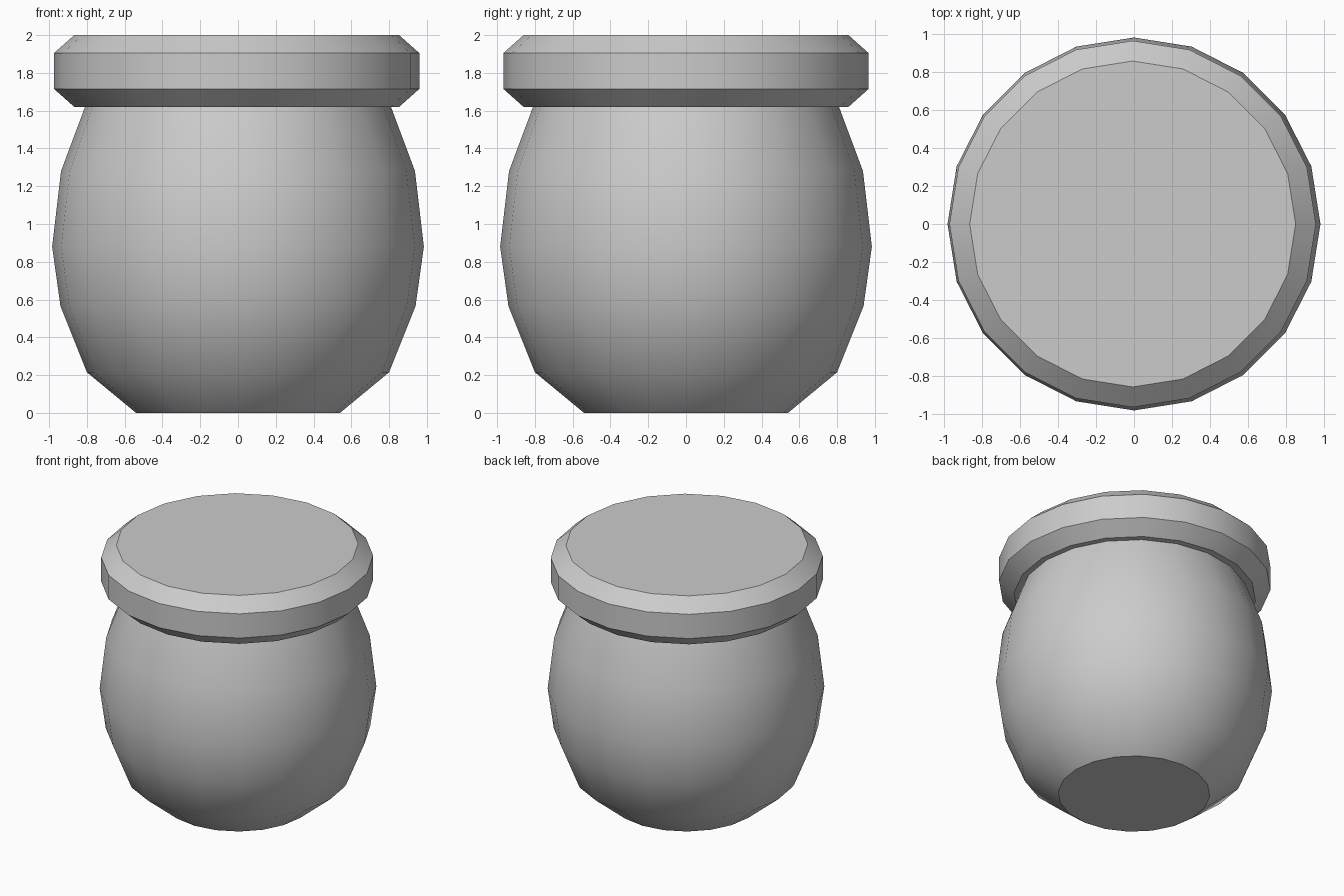
import bpy
import bmesh
from math import cos, sin, tau, radians

if "Cube" in bpy.data.objects:
    bpy.data.objects.remove(bpy.data.objects["Cube"])

SIDES = 20


def lathe(name, profile, cx=0.0):
    """Closed turned solid from (radius, z) points, capped at both ends."""
    bm = bmesh.new()
    rings = [[bm.verts.new((cx + r * cos(tau * i / SIDES), r * sin(tau * i / SIDES), z))
              for i in range(SIDES)] for r, z in profile]
    for low, high in zip(rings, rings[1:]):
        for i in range(SIDES):
            j = (i + 1) % SIDES
            bm.faces.new((low[i], low[j], high[j], high[i]))
    bm.faces.new(rings[0][::-1])
    bm.faces.new(rings[-1])
    mesh = bpy.data.meshes.new(name)
    bm.to_mesh(mesh)
    bm.free()
    obj = bpy.data.objects.new(name, mesh)
    bpy.context.collection.objects.link(obj)
    bpy.ops.object.select_all(action='DESELECT')
    obj.select_set(True)
    bpy.context.view_layer.objects.active = obj
    bpy.ops.object.shade_smooth_by_angle(angle=radians(31))
    return obj


# Rounded jar body, its neck tucked into the lid
lathe("jar_body", [(0.54, 0), (0.80, 0.215), (0.94, 0.565), (0.984, 0.88),
                   (0.937, 1.28), (0.81, 1.62), (0.795, 1.66)])

# Chamfered lid, very slightly off centre
lathe("jar_lid", [(0.86, 1.62), (0.967, 1.715), (0.967, 1.905), (0.86, 2.0)], cx=-0.007)
